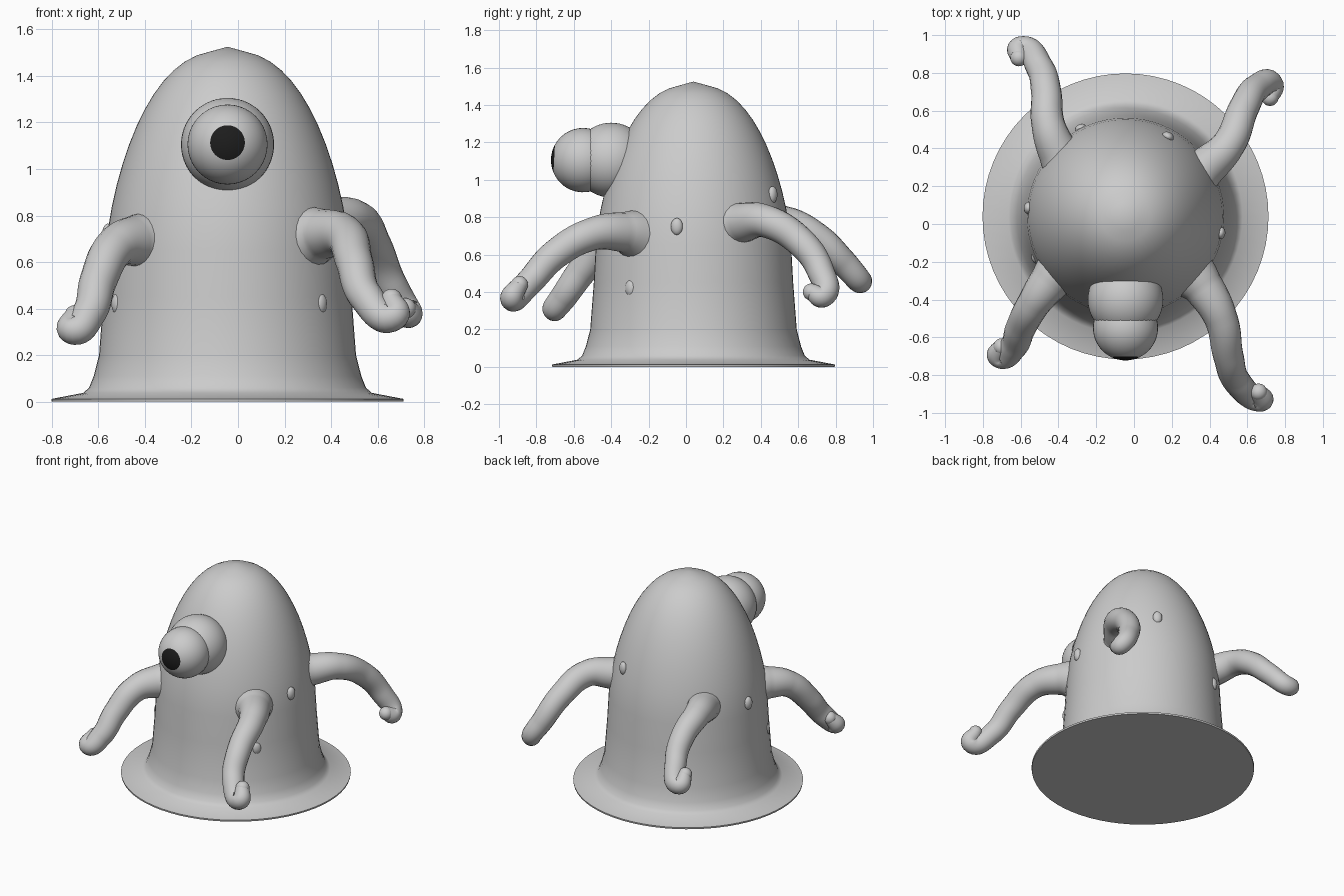
import bpy, bmesh, math

old = bpy.data.objects.get("Cube")
if old:
    bpy.data.objects.remove(old, do_unlink=True)

CX, CY = -0.045, 0.04      # axis of the body


def material(name, value):
    mat = bpy.data.materials.new(name)
    mat.use_nodes = True
    colour = (value, value, value, 1)
    mat.diffuse_color = colour
    mat.node_tree.nodes["Principled BSDF"].inputs["Base Color"].default_value = colour
    return mat


SKIN = material("pale grey skin", 0.6)
BLACK = material("black pupil", 0.012)


def make_active(obj):
    bpy.ops.object.select_all(action="DESELECT")
    obj.select_set(True)
    bpy.context.view_layer.objects.active = obj


def finish(obj):
    obj.data.materials.clear()
    obj.data.materials.append(SKIN)
    make_active(obj)
    bpy.ops.object.shade_smooth_by_angle(angle=math.radians(50))
    return obj


def link(name, data):
    obj = bpy.data.objects.new(name, data)
    bpy.context.collection.objects.link(obj)
    return obj


def ball(name, location, scale, rotation=(0, 0, 0)):
    bpy.ops.mesh.primitive_uv_sphere_add(segments=40, ring_count=28, location=location,
                                         rotation=rotation)
    obj = bpy.context.object
    obj.name = name
    obj.scale = scale
    return finish(obj)


# Body: thin flared skirt below, rounded dome above
SKIRT = [(0, 0), (0.755, 0), (0.757, 0.012), (0.62, 0.038), (0.595, 0.06),
         (0.575, 0.11), (0.552, 0.2), (0.533, 0.45)]
WAIST_Z, WAIST_R, DOME_H, STEPS = 0.65, 0.522, 0.86, 14


def dome_radius(z):
    t = max(0, z - WAIST_Z) / DOME_H
    return WAIST_R * (1 - t ** 1.45) ** (1 / 2.4)


heights = [WAIST_Z + DOME_H * math.sin(math.pi / 2 * k / STEPS) for k in range(STEPS)]
profile = SKIRT + [(dome_radius(z), z) for z in heights] + [(0, 1.525)]

bm = bmesh.new()
outline = [bm.verts.new((CX + r, CY, z)) for r, z in profile]
edges = [bm.edges.new(pair) for pair in zip(outline, outline[1:])]
bmesh.ops.spin(bm, geom=outline + edges, cent=(CX, CY, 0), axis=(0, 0, 1),
               angle=math.tau, steps=64, use_duplicate=False)
bmesh.ops.remove_doubles(bm, verts=bm.verts, dist=0.0005)
bmesh.ops.recalc_face_normals(bm, faces=bm.faces)
body_mesh = bpy.data.meshes.new("body")
bm.to_mesh(body_mesh)
bm.free()
finish(link("body", body_mesh))

# Single eye: the pupil is the cap of faces around the forward pole
ball("eye_socket", (CX, -0.4, 1.105), [0.2] * 3)
eyeball = ball("eyeball", (CX, -0.55, 1.105), [0.172] * 3, (math.radians(87), 0, 0))
eyeball.data.materials.append(BLACK)
for face in eyeball.data.polygons:
    if face.center.z > math.cos(math.radians(25.8)):
        face.material_index = 1

# Drooping arms: thick at the root, thin at the curled tip
ARM_RADII = [0.15, 0.107, 0.088, 0.08, 0.073, 0.064, 0.045]


def tentacle(name, *points):
    curve = bpy.data.curves.new(name, "CURVE")
    curve.dimensions = "3D"
    curve.bevel_depth = 1
    curve.bevel_resolution = 8
    curve.use_fill_caps = True
    spline = curve.splines.new("BEZIER")
    spline.bezier_points.add(len(points) - 1)
    for knot, point, radius in zip(spline.bezier_points, points, ARM_RADII):
        knot.co = point
        knot.radius = radius
        knot.handle_left_type = knot.handle_right_type = "AUTO"
    make_active(link(name, curve))
    bpy.ops.object.convert(target="MESH")
    finish(bpy.context.object)
    ball(name + "_tip", points[-1], [ARM_RADII[-1]] * 3)


tentacle("front_left_arm", (.28, -.24, .7), (.37, -.34, .72), (.46, -.5, .71),
         (.5, -.7, .6), (.55, -.84, .45), (.67, -.93, .37), (.66, -.89, .44))
tentacle("front_right_arm", (-.36, -.21, .68), (-.45, -.31, .69), (-.53, -.42, .66),
         (-.6, -.55, .52), (-.64, -.65, .38), (-.71, -.7, .31), (-.7, -.65, .37))
tentacle("back_left_arm", (.28, .22, .75), (.38, .3, .77), (.5, .42, .78),
         (.58, .61, .67), (.65, .72, .51), (.73, .73, .38), (.72, .67, .4))
tentacle("back_right_arm", (-.33, .27, .73), (-.4, .38, .76), (-.455, .53, .77),
         (-.465, .7, .69), (-.5, .83, .57), (-.6, .93, .46), (-.61, .88, .52))

# Small warts on the skin: angle in degrees and height
WARTS = [(-10, 0.75), (-40, 0.42), (62, 0.92), (205, 0.42), (175, 0.72), (117, 0.55)]
for number, (degrees, z) in enumerate(WARTS, start=1):
    a = math.radians(degrees)
    r = dome_radius(z)
    ball(f"wart_{number}", (CX + r * math.cos(a), CY + r * math.sin(a), z),
         (0.024, 0.032, 0.045), (0, 0, a))
